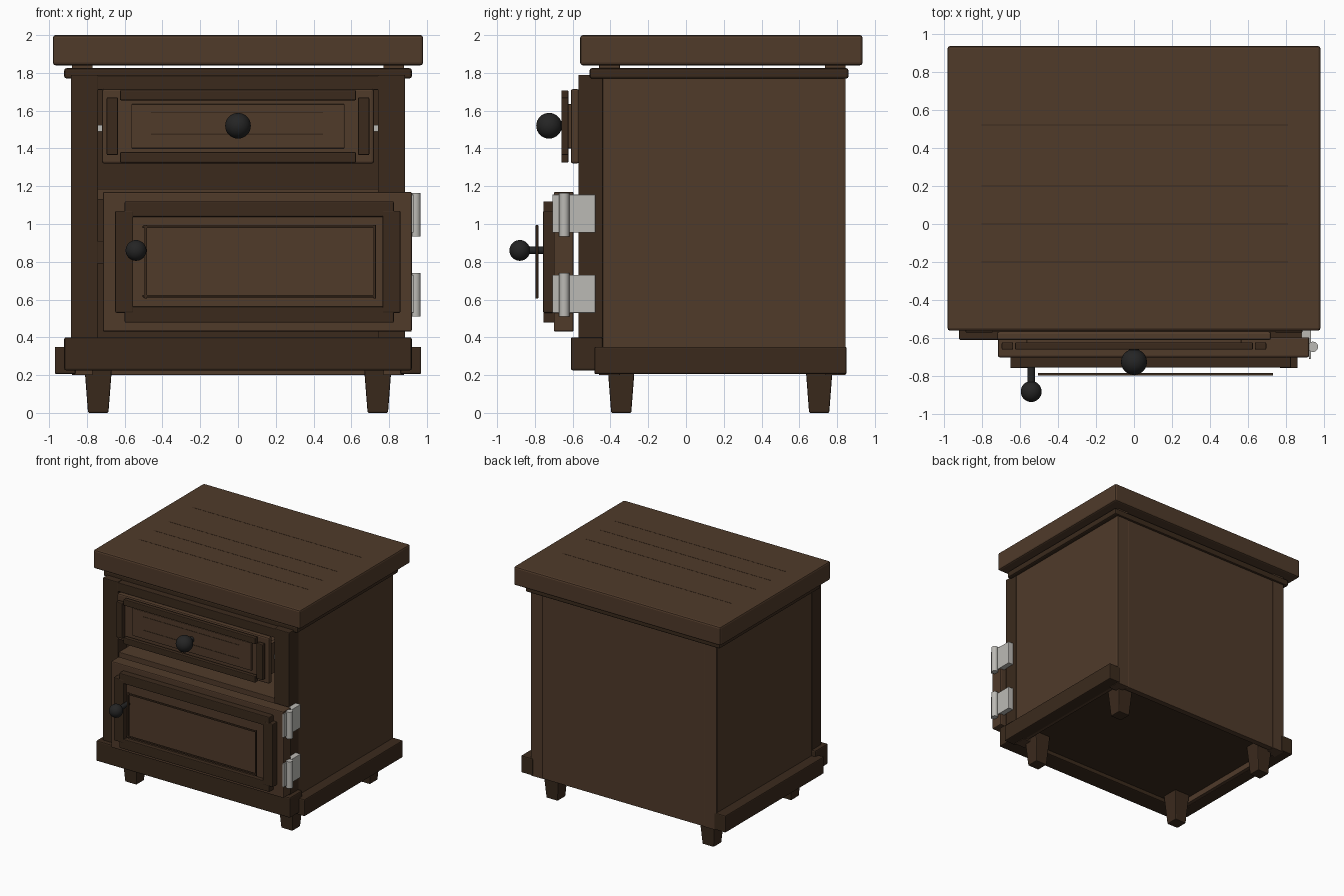
import bpy, bmesh
from mathutils import Vector

if "Cube" in bpy.data.objects:
    bpy.data.objects.remove(bpy.data.objects["Cube"])


def material(name, color):
    m = bpy.data.materials.new(name)
    m.diffuse_color = (*color, 1)
    m.use_nodes = True
    m.node_tree.nodes["Principled BSDF"].inputs["Base Color"].default_value = m.diffuse_color
    return m


WOOD = material("wood", (0.08, 0.043, 0.023))
DARK = material("dark_wood", (0.043, 0.023, 0.012))
IRON = material("black_iron", (0.018, 0.018, 0.018))
STEEL = material("steel", (0.5, 0.49, 0.46))


def finish(name, bm, mat, bevel=0.0, smooth=False):
    mesh = bpy.data.meshes.new(name)
    bm.to_mesh(mesh)
    bm.free()
    ob = bpy.data.objects.new(name, mesh)
    bpy.context.collection.objects.link(ob)
    mesh.materials.append(mat)
    if bevel:
        mod = ob.modifiers.new("bevel", 'BEVEL')
        mod.width = bevel
        mod.segments = 2
    if smooth:
        bpy.ops.object.select_all(action='DESELECT')
        ob.select_set(True)
        bpy.context.view_layer.objects.active = ob
        bpy.ops.object.shade_smooth_by_angle()
    return ob


def box(name, x, y, z, mat=WOOD, bevel=0.006, taper=1.0):
    """Box from (min, max) ranges; taper scales its bottom face."""
    lo, hi = Vector((x[0], y[0], z[0])), Vector((x[1], y[1], z[1]))
    mid, size = (lo + hi) / 2, hi - lo
    bm = bmesh.new()
    bmesh.ops.create_cube(bm, size=1)
    for v in bm.verts:
        k = taper if v.co.z < 0 else 1
        v.co = mid + Vector((v.co.x * size.x * k, v.co.y * size.y * k, v.co.z * size.z))
    return finish(name, bm, mat, bevel)


def pair(name, x, y, z, *args, **kw):
    """A box and its mirror image across x = 0."""
    box(name + "_right", x, y, z, *args, **kw)
    box(name + "_left", (-x[1], -x[0]), y, z, *args, **kw)


def ball(name, loc, r):
    bm = bmesh.new()
    bmesh.ops.create_uvsphere(bm, u_segments=32, v_segments=16, radius=r)
    bmesh.ops.translate(bm, verts=bm.verts, vec=loc)
    finish(name, bm, IRON, smooth=True)


def rod(name, start, end, r, mat):
    a, b = Vector(start), Vector(end)
    bm = bmesh.new()
    bmesh.ops.create_cone(bm, cap_ends=True, segments=24, radius1=r, radius2=r, depth=(b - a).length)
    rot = (b - a).to_track_quat('Z', 'Y')
    for v in bm.verts:
        v.co = rot @ v.co + (a + b) / 2
    finish(name, bm, mat, smooth=True)


# top slab with faint grain lines, and the moulding under it
box("top_slab", (-0.98, 0.98), (-0.56, 0.935), (1.84, 2.0), bevel=0.014)
for i, y in enumerate((-0.2, 0.0, 0.2, 0.52)):
    box(f"top_grain_{i}", (-0.8, 0.81), (y - 0.003, y + 0.003), (1.99, 2.001), DARK, 0)
box("top_moulding", (-0.92, 0.92), (-0.51, 0.86), (1.77, 1.825), DARK, 0.012)

# carcass: corner posts, front stiles, side, back and floor panels
for end, y in (("front", (-0.46, -0.35)), ("back", (0.735, 0.845))):
    pair(f"{end}_post", (0.77, 0.88), y, (0.2, 1.845), WOOD, 0.003)
pair("front_stile", (0.74, 0.885), (-0.57, -0.44), (0.38, 1.79), DARK)
pair("side_panel", (0.83, 0.882), (-0.44, 0.835), (0.21, 1.775), bevel=0.003)
box("back_panel", (-0.772, 0.772), (0.79, 0.842), (0.2, 1.775), bevel=0.005)
box("back_liner", (-0.83, 0.83), (0.77, 0.795), (0.3, 1.77), DARK, 0)
box("cabinet_floor", (-0.85, 0.85), (-0.5, 0.8), (0.26, 0.34), DARK, 0)
box("top_rail", (-0.745, 0.745), (-0.568, -0.44), (1.71, 1.785), DARK, 0.003)
box("middle_shelf", (-0.745, 0.745), (-0.555, 0.78), (1.13, 1.185), WOOD, 0.003)

# plinth
box("front_plinth", (-0.92, 0.92), (-0.61, -0.44), (0.225, 0.4), DARK, 0.01)
pair("side_plinth", (0.86, 0.97), (-0.485, 0.85), (0.205, 0.35), DARK, 0.008)

# tapered legs
for end, y in (("front", -0.343), ("back", 0.705)):
    pair(f"{end}_leg", (0.665, 0.815), (y - 0.074, y + 0.074), (0.0, 0.27), DARK, 0.007, taper=0.72)

# drawer front with applied mouldings
box("drawer_front", (-0.72, 0.72), (-0.61, -0.565), (1.32, 1.715), bevel=0.012)
box("drawer_upper_strip", (-0.625, 0.625), (-0.66, -0.622), (1.655, 1.708), DARK)
box("drawer_lower_strip", (-0.625, 0.625), (-0.66, -0.622), (1.325, 1.38), DARK)
pair("drawer_end_strip", (0.635, 0.695), (-0.66, -0.622), (1.365, 1.67), DARK)
box("drawer_centre_panel", (-0.565, 0.565), (-0.628, -0.6), (1.4, 1.635))
for i, z in enumerate((1.475, 1.59)):
    box(f"drawer_grain_{i}", (-0.46, 0.45), (-0.63, -0.62), (z - 0.003, z + 0.003), DARK, 0)
rod("drawer_knob_stem", (0, -0.61, 1.52), (0, -0.7, 1.52), 0.025, IRON)
ball("drawer_knob", (0, -0.725, 1.52), 0.068)

# drawer box on metal slides
pair("drawer_side", (0.66, 0.69), (-0.57, 0.55), (1.37, 1.63), bevel=0)
box("drawer_back", (-0.67, 0.67), (0.52, 0.55), (1.37, 1.63), bevel=0)
box("drawer_bottom", (-0.67, 0.67), (-0.57, 0.54), (1.37, 1.39), bevel=0)
pair("drawer_slide", (0.69, 0.745), (-0.5, 0.5), (1.49, 1.525), STEEL, 0)

# door: slab, raised frame with stepped corners, inner panel and bead
box("door_slab", (-0.715, 0.92), (-0.7, -0.595), (0.43, 1.17), bevel=0.008)
for side, x in (("left", (-0.65, -0.555)), ("right", (0.765, 0.86))):
    box(f"door_frame_{side}", x, (-0.757, -0.69), (0.53, 1.07), DARK)
for side, z in (("bottom", (0.478, 0.563)), ("top", (1.038, 1.12))):
    box(f"door_frame_{side}", (-0.6, 0.825), (-0.755, -0.69), z, DARK)
box("door_panel", (-0.56, 0.77), (-0.72, -0.69), (0.56, 1.04), bevel=0)
for side, x in (("left", (-0.495, -0.482)), ("right", (0.717, 0.73))):
    box(f"door_bead_{side}", x, (-0.796, -0.782), (0.605, 0.995), DARK, 0.003)
for side, z in (("bottom", (0.612, 0.625)), ("top", (0.978, 0.991))):
    box(f"door_bead_{side}", (-0.505, 0.73), (-0.796, -0.782), z, DARK, 0.003)
rod("door_knob_stem", (-0.54, -0.715, 0.86), (-0.54, -0.86, 0.86), 0.02, IRON)
ball("door_knob", (-0.54, -0.88, 0.86), 0.055)
box("door_catch", (-0.745, -0.69), (-0.56, -0.5), (0.79, 0.91), DARK, 0.004)

# hinges
for name, z in (("lower", 0.51), ("upper", 0.935)):
    rod(f"{name}_hinge_barrel", (0.94, -0.645, z), (0.94, -0.645, z + 0.23), 0.027, STEEL)
    box(f"{name}_hinge_door_leaf", (0.918, 0.93), (-0.708, -0.64), (z + 0.02, z + 0.22), STEEL, 0.002)
    box(f"{name}_hinge_body_leaf", (0.88, 0.93), (-0.64, -0.48), (z + 0.02, z + 0.22), STEEL, 0.002)
